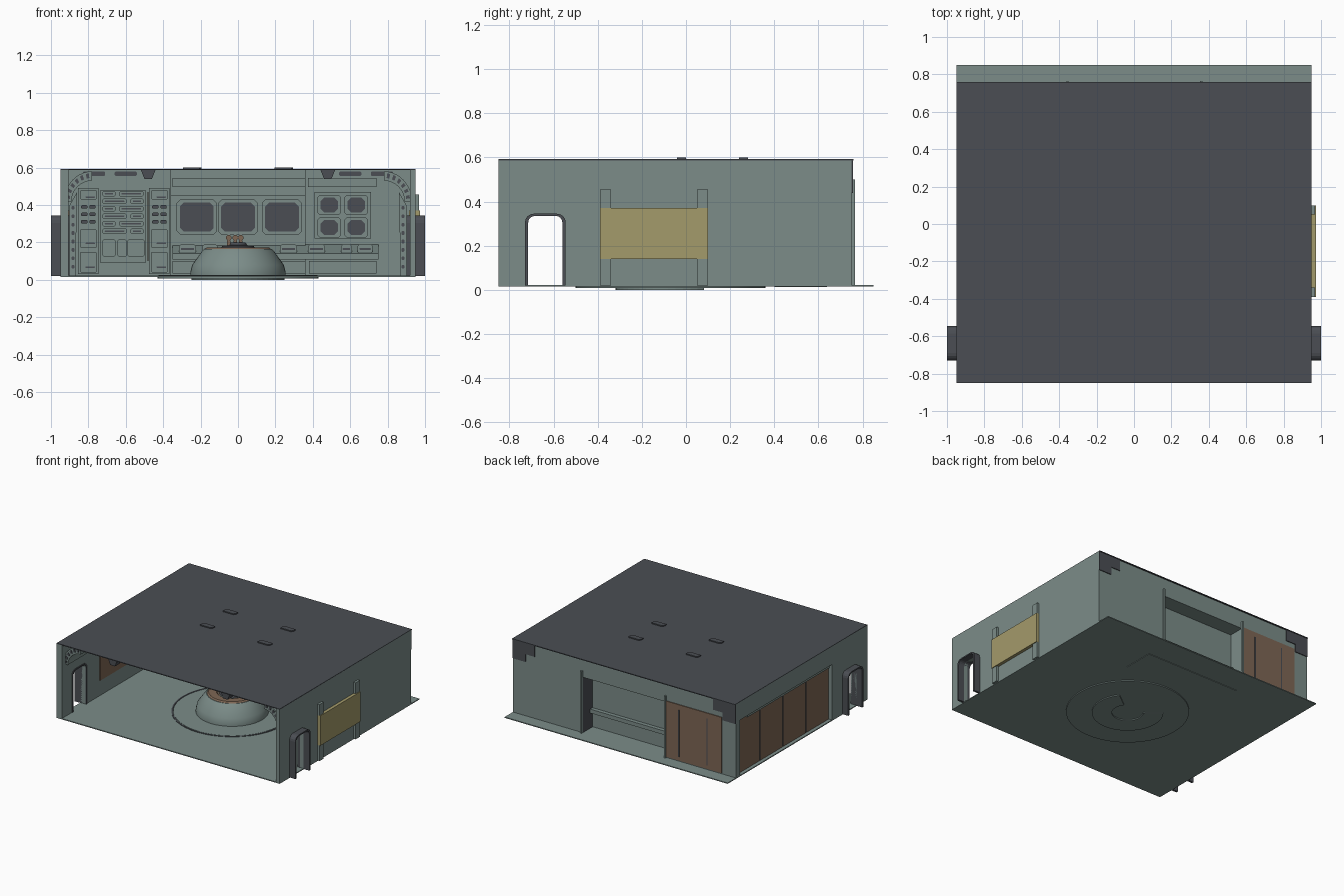
import bpy, bmesh
from math import sin, cos, pi, radians

old = bpy.data.objects.get("Cube")
if old:
    bpy.data.objects.remove(old)


def material(name, rgb):
    mat = bpy.data.materials.new(name)
    mat.use_nodes = True
    mat.diffuse_color = (*rgb, 1)
    mat.node_tree.nodes["Principled BSDF"].inputs["Base Color"].default_value = (*rgb, 1)
    return mat


GREY = material("grey green", (.2, .265, .25))
DARK = material("dark slate", (.07, .076, .088))
BROWN = material("brown", (.21, .135, .09))
YELLOW = material("dull yellow", (.37, .325, .145))


def finish(name, bm, mat):
    bmesh.ops.recalc_face_normals(bm, faces=bm.faces)
    mesh = bpy.data.meshes.new(name)
    bm.to_mesh(mesh)
    bm.free()
    mesh.materials.append(mat)
    obj = bpy.data.objects.new(name, mesh)
    bpy.context.collection.objects.link(obj)
    return obj


def prism(name, outline, axis, start, end, mat):
    """Extrude a flat outline along one axis."""
    place = {"x": lambda a, b, d: (d, a, b),
             "y": lambda a, b, d: (a, d, b),
             "z": lambda a, b, d: (a, b, d)}[axis]
    bm = bmesh.new()
    face = bm.faces.new([bm.verts.new(place(a, b, start)) for a, b in outline])
    top = bmesh.ops.extrude_face_region(bm, geom=[face])["geom"]
    shift = place(0, 0, end - start)
    bmesh.ops.translate(bm, vec=shift, verts=[v for v in top if isinstance(v, bmesh.types.BMVert)])
    return finish(name, bm, mat)


def box(name, x, y, z, mat):
    corners = [(x[0], y[0]), (x[1], y[0]), (x[1], y[1]), (x[0], y[1])]
    return prism(name, corners, "z", z[0], z[1], mat)


def panel(name, x, z, w, h, front, back, mat, chamfer=.006):
    """Upright plate with clipped corners, given by its centre and size."""
    w, h, c = w / 2, h / 2, chamfer
    quarter = [(w, h - c), (w - c, h)]
    outline = quarter + [(-a, b) for a, b in quarter[::-1]]
    outline += [(-a, -b) for a, b in outline]
    return prism(name, [(x + a, z + b) for a, b in outline], "y", front, back, mat)


def lathe(name, profile, y, mat, steps=48):
    bm = bmesh.new()
    rings = [[bm.verts.new((r * cos(2 * pi * i / steps), y + r * sin(2 * pi * i / steps), z))
              for i in range(steps)] for r, z in profile]
    for low, high in zip(rings, rings[1:]):
        for i in range(steps):
            j = (i + 1) % steps
            bm.faces.new((low[i], low[j], high[j], high[i]))
    bm.faces.new(rings[0])
    bm.faces.new(rings[-1])
    obj = finish(name, bm, mat)
    bpy.context.view_layer.objects.active = obj
    obj.select_set(True)
    bpy.ops.object.shade_smooth_by_angle(angle=radians(25))
    obj.select_set(False)
    return obj


def arc(centre, rx, rz, start, end, steps=10):
    angles = [radians(start + (end - start) * i / steps) for i in range(steps + 1)]
    return [(centre[0] + rx * cos(a), centre[1] + rz * sin(a)) for a in angles]


FLOOR, TOP, FRONT, BACK, SIDE = .02, .59, -.85, .75, .95
AXIS = -.07  # depth of the round fittings


def arch(y0, y1, height, corner):
    """Door outline, open at the floor."""
    return ([(y0, FLOOR)] + arc((y0 + corner, height - corner), corner, corner, 180, 90, 4)
            + arc((y1 - corner, height - corner), corner, corner, 90, 0, 4) + [(y1, FLOOR)])


door = arch(-.715, -.56, .335, .03)
bay = [(-.42, FLOOR), (-.42, .45), (.7, .45), (.7, FLOOR)]


def wall(name, x0, x1, notches):
    outline = [(FRONT, FLOOR)] + notches + [(BACK, FLOOR), (BACK, TOP), (FRONT, TOP)]
    prism(name, outline, "x", x0, x1, GREY)


# Shell
box("floor", (-SIDE, SIDE), (FRONT, .85), (.016, .023), GREY)
box("roof", (-SIDE, SIDE), (FRONT, .76), (TOP - .004, TOP + .002), DARK)
wall("right_hand_wall", .92, SIDE, door)
wall("left_hand_inner_wall", -.915, -.905, door)
wall("left_hand_outer_wall", -SIDE, -.915, door + bay)
box("side_bay_panel", (-.922, -.914), (-.42, .7), (FLOOR, .45), BROWN)
for i in range(3):
    y = -.14 + i * .28
    box("side_bay_seam", (-.926, -.92), (y - .004, y + .004), (.03, .44), DARK)

# Yellow side hatch and its posts
box("yellow_hatch", (SIDE, .974), (-.39, .1), (.14, .37), YELLOW)
for y in (-.39, .05):
    box("hatch_post", (SIDE, .968), (y, y + .05), (FLOOR, .455), GREY)
box("inner_brown_window", (-.906, -.9), (-.39, .1), (.14, .37), BROWN)
box("inner_yellow_window", (.915, .921), (-.39, .1), (.14, .37), YELLOW)

for side in (-1, 1):
    # Door surround, standing out from the wall
    frame = arch(-.73, -.545, .345, .04) + door[::-1]
    prism("door_surround", frame, "x", side * .9, side, DARK)

    # Curved cove between wall and roof, with slots across its end
    def flip(points):
        return [(side * a, b) for a, b in points]
    hub = (.78, .42)
    cove = arc(hub, .15, .16, 0, 90) + arc(hub, .11, .11, 90, 0)
    prism("corner_cove", flip(cove), "y", -.8, .58, GREY)
    for i in range(6):
        a = 6 + i * 14
        slot = arc(hub, .14, .15, a, a + 7, 2) + arc(hub, .12, .125, a + 7, a, 2)
        prism("cove_slot", flip(slot), "y", -.805, -.8, DARK)

    # Hanging lamps at the front edge
    lamp = [(.44, TOP), (.52, TOP), (.5, .54), (.46, .54)]
    prism("front_lamp", flip(lamp), "y", -.84, -.78, DARK)

    # Ribbed posts in the back corners
    post = [(.87, FLOOR), (.91, FLOOR), (.9, .4), (.86, .47)]
    prism("corner_post", flip(post), "y", .5, .6, GREY)
    for i in range(8):
        panel("post_hole", side * .882, .07 + i * .045, .014, .02, .495, .5, DARK, .003)

    # Dark corner plates outside the back wall
    plate = [(SIDE, TOP), (.76, TOP), (.76, .5), (.84, .5), (.84, .44), (SIDE, .44)]
    prism("back_corner_plate", flip(plate), "y", BACK, BACK + .006, DARK)

    # Roof hatches
    for y in (-.02, .26):
        hatch = [(side * .245 + dx, y + dy) for dx, dy in
                 [(-.05, -.02), (.04, -.02), (.05, 0), (.05, .02), (-.04, .02), (-.05, 0)]]
        prism("roof_hatch", hatch, "z", TOP, .6, DARK)

# Back wall, recessed in the middle
box("back_left_bay", (-.905, -.355), (.6, BACK), (FLOOR, TOP - .004), GREY)
box("back_right_bay", (.36, .92), (.6, BACK), (FLOOR, TOP - .004), GREY)
box("back_beam", (-.36, .36), (.57, BACK), (.45, TOP - .004), GREY)
box("back_centre", (-.36, .36), (.58, .63), (FLOOR, .46), GREY)
box("recess_side", (.354, .36), (.63, BACK - .002), (FLOOR, .45), DARK)
box("recess_cross_bar", (-.355, .354), (.63, .66), (.14, .17), GREY)
box("back_brown_panel", (-.83, -.357), (BACK, .756), (.03, .46), BROWN)
for x in (-.71, -.47):
    box("back_panel_seam", (x - .004, x + .004), (.756, .76), (.06, .42), DARK)
for x in (-.355, .36):
    box("back_upright", (x - .006, x + .006), (BACK, .765), (FLOOR, .5), GREY)

# Fascia with vents
for x in (-.77, -.6, .6, .77):
    panel("fascia_vent", x, .567, .12, .024, .594, .6, DARK)
box("centre_header", (-.35, .36), (.55, .58), (.495, .545), GREY)
box("right_header", (.375, .74), (.57, .6), (.495, .545), GREY)

# Main screens
for x in (-.22, 0, .235):
    panel("screen_frame", x, .335, .215, .19, .565, .58, GREY, .02)
    panel("main_screen", x, .335, .18, .155, .56, .566, DARK, .02)
box("screen_surround", (.41, .71), (.585, .6), (.22, .47), GREY)
for x in (.488, .632):
    for z in (.28, .4):
        panel("small_frame", x, z, .125, .105, .575, .586, GREY, .01)
        panel("small_screen", x, z, .095, .08, .57, .576, DARK, .02)

# Desk below the screens
desk = [(.6, .11), (.47, .11), (.47, .14), (.6, .19)]
prism("desk", desk, "x", -.35, .75, GREY)
for x, w in ((-.27, .09), (-.15, .08), (.27, .09), (.42, .09), (.58, .06), (.68, .08)):
    panel("desk_box", x, .165, w, .05, .48, .56, GREY, .01)
    panel("desk_display", x, .165, w - .02, .01, .475, .48, DARK, .002)
for x0, x1 in ((-.35, -.02), (0, .36), (.38, .74)):
    box("desk_lower_panel", (x0, x1), (.54, .6), (.035, .1), GREY)

# Control columns on the left of the back wall
for x in (-.8, -.42):
    box("control_column", (x - .055, x + .055), (.575, .6), (.03, .49), GREY)
    for z, h in ((.455, .05), (.22, .1), (.095, .11)):
        panel("column_panel", x, z, .09, h, .56, .575, GREY)
        panel("column_slit", x + .01, z - h / 4, .05, .008, .555, .56, DARK, .002)
    for i in range(3):
        for dx in (-.022, .022):
            panel("column_key", x + dx, .39 - i * .04, .034, .018, .565, .575, DARK, .004)
box("brown_strip", (-.485, -.478), (.57, .6), (.1, .47), BROWN)
box("control_bank", (-.735, -.495), (.585, .6), (.09, .48), GREY)
for row in range(6):
    for col in range(2):
        wide = .13 if (row + col) % 2 else .07
        x = -.725 + wide / 2 if col == 0 else -.505 - wide / 2
        panel("bank_module", x, .46 - row * .04, wide, .028, .565, .585, GREY)
        panel("bank_light", x, .46 - row * .04, wide - .025, .008, .56, .565, DARK, .002)
for x, w in ((-.69, .07), (-.62, .05), (-.545, .09)):
    panel("bank_cabinet", x, .17, w, .09, .56, .585, GREY)

# Round console and floor rings
lathe("round_console", [(.255, .02), (.255, .04), (.245, .08), (.195, .15), (.18, .165), (.1, .165)],
      AXIS, GREY)
lathe("console_brown_ring", [(.175, .165), (.165, .174), (.11, .174), (.1, .165)], AXIS, BROWN)
lathe("console_core", [(.09, .165), (.085, .18), (.05, .185), (.04, .2)], AXIS, DARK)
for x in (-.05, -.015, .015):
    box("console_lever", (x - .01, x + .01), (AXIS - .02, AXIS + .02), (.18, .21), BROWN)
    panel("lever_knob", x, .225, .028, .03, AXIS - .015, AXIS + .015, BROWN, .009)
lathe("floor_ring_outer", [(.425, .02), (.425, .026), (.415, .026), (.41, .02)], AXIS, DARK)
lathe("floor_disc", [(.41, .02), (.41, .025)], AXIS, GREY)

# Fittings under the floor
lathe("under_disc", [(.43, .008), (.43, .018)], AXIS, GREY, 64)
crescent = arc((0, AXIS), .25, .25, 37, -217, 32) + arc((0, AXIS), .11, .11, -217, 37, 24)
prism("under_crescent", crescent, "z", 0, .009, GREY)
box("under_plate", (-.4, .4), (.4, .64), (.012, .018), GREY)
